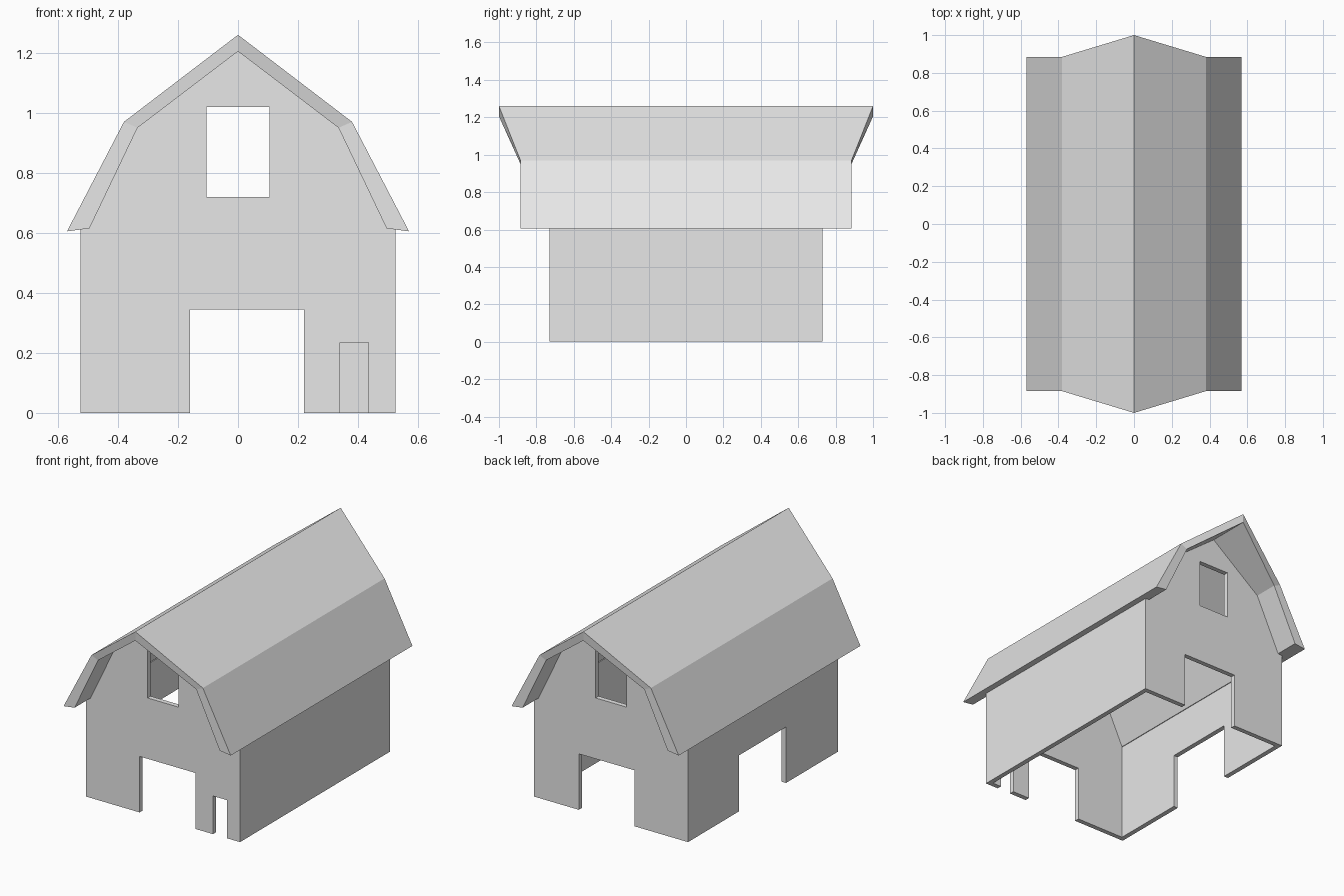
import bpy, bmesh
from mathutils import Vector

cube = bpy.data.objects.get("Cube")
if cube:
    bpy.data.objects.remove(cube, do_unlink=True)

grey = bpy.data.materials.new("barn_grey")
grey.use_nodes = True
grey.diffuse_color = (0.8, 0.8, 0.8, 1)
grey.node_tree.nodes["Principled BSDF"].inputs["Base Color"].default_value = grey.diffuse_color

THICK = 0.03      # wall thickness
HALF_W = 0.525    # outer half width of the walls
HALF_L = 0.73     # outer half length of the walls
EAVE = 0.611      # top of the side walls
DOOR_H = 0.345


def finish(name, bm):
    bmesh.ops.recalc_face_normals(bm, faces=bm.faces)
    mesh = bpy.data.meshes.new(name)
    bm.to_mesh(mesh)
    bm.free()
    mesh.materials.append(grey)
    obj = bpy.data.objects.new(name, mesh)
    bpy.context.collection.objects.link(obj)
    return obj


def panel(name, loops, place, depth):
    """Fill an outline (and any holes), then thicken it along depth."""
    bm = bmesh.new()
    for loop in loops:
        verts = [bm.verts.new(place(u, v)) for u, v in loop]
        for a, b in zip(verts, verts[1:] + verts[:1]):
            bm.edges.new((a, b))
    bmesh.ops.triangle_fill(bm, edges=bm.edges[:], use_beauty=True, use_dissolve=False)
    grown = bmesh.ops.extrude_face_region(bm, geom=bm.faces[:], use_keep_orig=True)
    moved = [g for g in grown["geom"] if isinstance(g, bmesh.types.BMVert)]
    bmesh.ops.translate(bm, verts=moved, vec=Vector(depth))
    return finish(name, bm)


def doorway(u0, u1, height):
    return [(u0, 0), (u0, height), (u1, height), (u1, 0)]


# Gable walls, with a shared window and main doorway
gable_top = [(HALF_W, EAVE), (0.495, 0.615), (0.335, 0.95), (0, 1.205),
             (-0.335, 0.95), (-0.495, 0.615), (-HALF_W, EAVE)]
window = [(-0.105, 0.72), (0.105, 0.72), (0.105, 1.02), (-0.105, 1.02)]
main_door = doorway(-0.16, 0.22, DOOR_H)
small_door = doorway(0.34, 0.435, 0.235)


def gable(name, y, doors):
    outline = [(-HALF_W, 0)]
    for door in doors:
        outline += door
    outline += [(HALF_W, 0)] + gable_top
    panel(name, [outline, window], lambda u, v: (u, y, v), (0, THICK, 0))


gable("front_wall", -HALF_L, [main_door, small_door])
gable("back_wall", HALF_L - THICK, [main_door])

# Side walls: left is solid, right has a doorway
end = HALF_L - THICK
corners = [(end, 0), (end, EAVE), (-end, EAVE), (-end, 0)]
panel("left_wall", [corners], lambda u, v: (HALF_W - THICK, u, v), (THICK, 0, 0))
panel("right_wall", [corners + doorway(-0.225, 0.235, DOOR_H)],
      lambda u, v: (-HALF_W, u, v), (THICK, 0, 0))

# Gambrel roof slab whose ends rake outward to the ridge
outer = [(0.57, 0.605, 0.885), (0.38, 0.97, 0.885), (0, 1.26, 1)]
inner = [(0.495, 0.615, 0.885), (0.335, 0.95, 0.885), (0, 1.205, 1)]


def both_sides(half):
    return half + [(-x, z, y) for x, z, y in reversed(half[:-1])]


bm = bmesh.new()
rows = [[bm.verts.new((x, s * y, z)) for x, z, y in both_sides(half)]
        for half in (outer, inner) for s in (-1, 1)]
out_f, out_b, in_f, in_b = rows
for p, q in ((out_f, out_b), (in_f, in_b), (out_f, in_f), (out_b, in_b)):
    for i in range(len(p) - 1):
        bm.faces.new((p[i], p[i + 1], q[i + 1], q[i]))
for i in (0, -1):
    bm.faces.new((out_f[i], out_b[i], in_b[i], in_f[i]))
finish("roof", bm)
